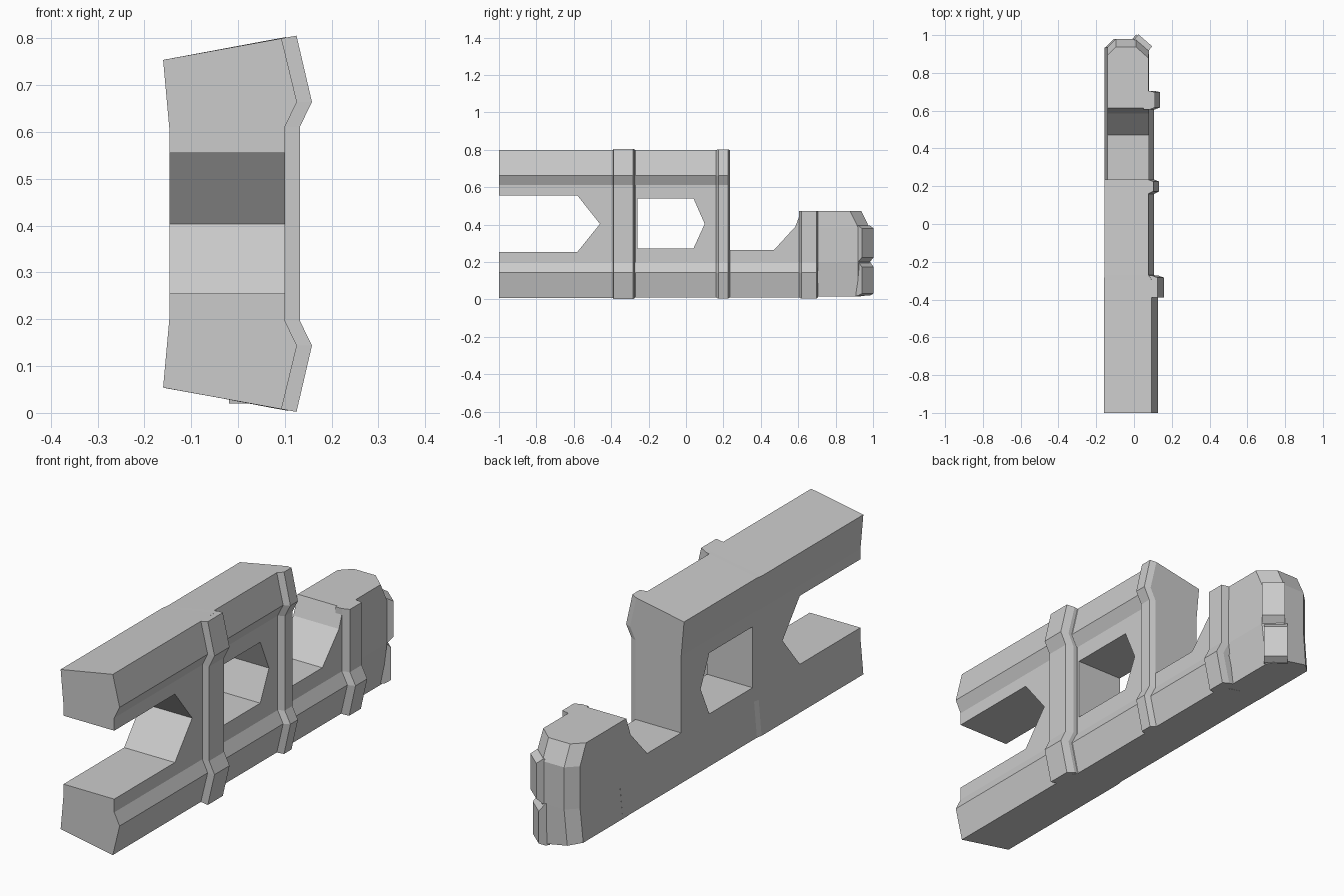
import bpy, bmesh
from mathutils import Vector

if "Cube" in bpy.data.objects:
    bpy.data.objects.remove(bpy.data.objects["Cube"])

grey = bpy.data.materials.new("plain_grey")
grey.use_nodes = True
grey.diffuse_color = (0.6, 0.6, 0.6, 1)
grey.node_tree.nodes["Principled BSDF"].inputs["Base Color"].default_value = grey.diffuse_color


def loft(name, rings):
    """Join matching closed rings of points and cap both ends."""
    bm = bmesh.new()
    loops = [[bm.verts.new(p) for p in ring] for ring in rings]
    n = len(loops[0])
    for a, b in zip(loops, loops[1:]):
        for i in range(n):
            j = (i + 1) % n
            bm.faces.new((a[i], a[j], b[j], b[i]))
    bm.faces.new(loops[0])
    bm.faces.new(loops[-1])
    bmesh.ops.recalc_face_normals(bm, faces=bm.faces)
    mesh = bpy.data.meshes.new(name)
    bm.to_mesh(mesh)
    bm.free()
    mesh.materials.append(grey)
    obj = bpy.data.objects.new(name, mesh)
    bpy.context.collection.objects.link(obj)
    return obj


def cut(target, outline):
    """Cut a side outline (y, z) through the whole width of the target."""
    cutter = loft("cutter", [[(x, y, z) for y, z in outline] for x in (-1, 1)])
    cutter.hide_render = True
    mod = target.modifiers.new("cut", 'BOOLEAN')
    mod.operation = 'DIFFERENCE'
    mod.solver = 'EXACT'
    mod.object = cutter
    bpy.context.view_layer.objects.active = target
    bpy.ops.object.modifier_apply(modifier=mod.name)
    bpy.data.objects.remove(cutter)


# Cross-sections: the right-hand edge has a raised ridge near top and bottom
MID = 0.404
HALF_WIDE = [(0.093, 0.396), (0.126, 0.26), (0.1, 0.207)]
HALF_SLIM = [(0.076, 0.394), (0.107, 0.26), (0.08, 0.207)]


def edge(half):
    """Full edge from top to bottom, mirrored about the middle height."""
    return [(x, MID + h) for x, h in half] + [(x, MID - h) for x, h in reversed(half)]


def section(half, left, y):
    back = [(left, MID - 0.35), (left + 0.014, MID - 0.196),
            (left + 0.014, MID + 0.196), (left, MID + 0.35)]
    return [(x, y, z) for x, z in edge(half) + back]


# Main body with a front slot, a window and a rear step
body = loft("main_body", [
    section(HALF_WIDE, -0.16, -1), section(HALF_WIDE, -0.16, -0.295),
    section(HALF_SLIM, -0.155, -0.27), section(HALF_SLIM, -0.155, 0.66)])
cut(body, [(-1.1, 0.255), (-0.58, 0.255), (-0.46, MID), (-0.58, 0.555), (-1.1, 0.555)])
cut(body, [(-0.26, 0.273), (0.04, 0.273), (0.1, MID), (0.04, 0.54), (-0.26, 0.54)])
cut(body, [(0.235, 1), (0.235, 0.264), (0.47, 0.264), (0.585, 0.39),
           (0.615, 0.472), (0.8, 0.472), (0.8, 1)])


# Raised ribs that follow the ridged edge
def rib(name, path, y0, y1, depth, front, back):
    rings = []
    for i, (x, z) in enumerate(path):
        end = {0: 1, len(path) - 1: -1}.get(i, 0)
        if name == "rear_rib" and i == 0:
            end = 0
        rise = 0.18 * depth * end
        out = x + depth
        rings.append([(x - 0.03, y0, z - 0.006 * end), (x, y0, z),
                      (out, y0 + front, z + rise), (out, y1 - back, z + rise),
                      (x, y1, z), (x - 0.03, y1, z - 0.006 * end)])
    return loft(name, rings)


rib("front_rib", edge(HALF_WIDE), -0.39, -0.272, 0.032, 0.002, 0.012)
rib("middle_rib", edge(HALF_SLIM), 0.16, 0.235, 0.026, 0.013, 0.01)
rib("rear_rib", [(0.08, 0.472)] + edge(HALF_SLIM)[3:], 0.605, 0.705, 0.031, 0.012, 0.007)


# Rear block with clipped corners and a sloping top edge
def block_ring(z, left, right, end, tilt=0):
    plan = [(left, 0.62), (left, end - 0.045), (left + 0.046, end),
            (0.01, end), (right, end - 0.06), (right, 0.62)]
    return [(x, y, z - tilt * (x - right)) for x, y in plan]


loft("rear_block", [
    block_ring(0.015, -0.155, 0.055, 0.978, 0.18),
    block_ring(0.2, -0.141, 0.079, 0.98),
    block_ring(0.385, -0.141, 0.079, 0.98),
    block_ring(0.472, -0.141, 0.077, 0.938)])


# Two bevelled pads on the clipped rear corner
def pad(name, low, high, taper_low, taper_high, shift):
    a, b = Vector((0.006 - shift, 0.983)), Vector((0.079 - shift, 0.92))
    normal = Vector((0.063, 0.073)).normalized()
    rings = []
    for push, t in ((-0.02, 0), (0.0, 0), (0.027, 1)):
        p, q = a + normal * push, b + normal * push
        z0, z1 = low + t * taper_low, high - t * taper_high
        rings.append([(p.x, p.y, z0), (q.x, q.y, z0), (q.x, q.y, z1), (p.x, p.y, z1)])
    return loft(name, rings)


pad("upper_pad", 0.2, 0.395, 0.025, 0.015, 0)
pad("lower_pad", 0.02, 0.203, 0.012, 0.03, 0.012)
